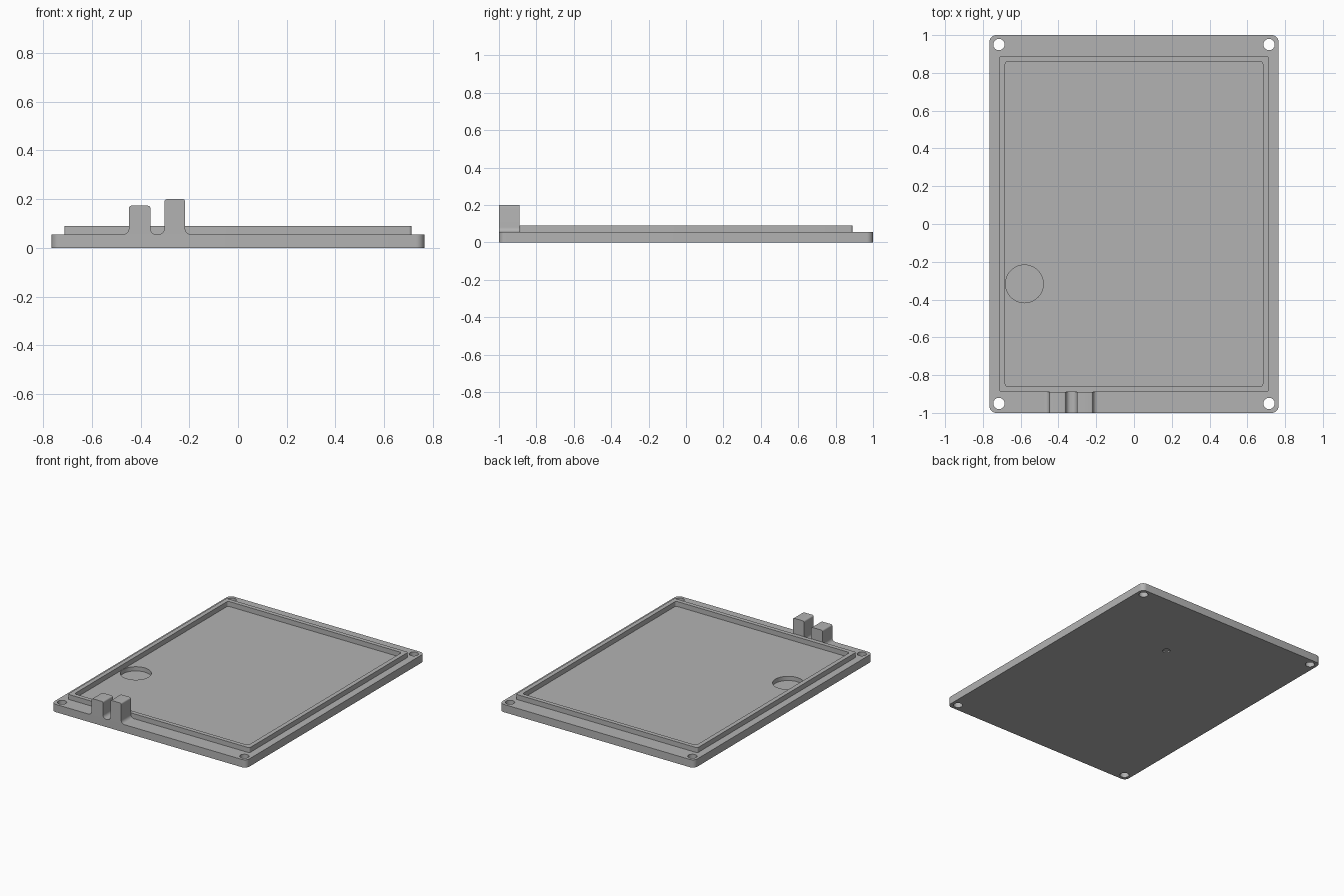
import bpy, bmesh
from math import sin, cos, pi, radians
from mathutils import Vector

cube = bpy.data.objects.get("Cube")
if cube:
    bpy.data.objects.remove(cube, do_unlink=True)

grey = bpy.data.materials.new("light grey plastic")
grey.use_nodes = True
colour = (0.45, 0.45, 0.45, 1)
grey.diffuse_color = colour
grey.node_tree.nodes["Principled BSDF"].inputs["Base Color"].default_value = colour


def arc(cx, cy, r, start, end, steps=8):
    """Points on an arc, angles in degrees."""
    angles = [radians(start + (end - start) * i / steps) for i in range(steps + 1)]
    return [(cx + r * cos(a), cy + r * sin(a)) for a in angles]


def rounded_rect(hx, hy, r):
    corners = [(1, 1), (-1, 1), (-1, -1), (1, -1)]
    return [p for i, (sx, sy) in enumerate(corners)
            for p in arc(sx * (hx - r), sy * (hy - r), r, 90 * i, 90 * i + 90)]


def circle(cx, cy, r, n=48):
    return arc(cx, cy, r, 0, 360, n)[:-1]


def prism(name, outline, low, high, upright=False):
    """Extrude an outline along z, or along y when upright."""
    place = (lambda a, b, c: (a, c, b)) if upright else (lambda a, b, c: (a, b, c))
    bm = bmesh.new()
    face = bm.faces.new([bm.verts.new(place(a, b, low)) for a, b in outline])
    extruded = bmesh.ops.extrude_face_region(bm, geom=[face], use_keep_orig=True)
    moved = [g for g in extruded["geom"] if isinstance(g, bmesh.types.BMVert)]
    bmesh.ops.translate(bm, verts=moved, vec=Vector(place(0, 0, high - low)))
    bmesh.ops.recalc_face_normals(bm, faces=bm.faces)
    mesh = bpy.data.meshes.new(name)
    bm.to_mesh(mesh)
    bm.free()
    mesh.materials.append(grey)
    obj = bpy.data.objects.new(name, mesh)
    bpy.context.collection.objects.link(obj)
    return obj


def select(obj):
    bpy.ops.object.select_all(action='DESELECT')
    obj.select_set(True)
    bpy.context.view_layer.objects.active = obj


def cut(obj, outline, low, high):
    cutter = prism("cutter", outline, low, high)
    cutter.hide_render = True
    select(obj)
    mod = obj.modifiers.new("cut", 'BOOLEAN')
    mod.operation, mod.solver, mod.object = 'DIFFERENCE', 'EXACT', cutter
    bpy.ops.object.modifier_apply(modifier=mod.name)
    bpy.data.objects.remove(cutter, do_unlink=True)


PLATE, RIM, BACK = 0.055, 0.09, -0.89

# Base plate with corner screw holes
plate = prism("base_plate", rounded_rect(0.765, 1, 0.035), 0, PLATE)
for sx in (-1, 1):
    for sy in (-1, 1):
        cut(plate, circle(sx * 0.715, sy * 0.95, 0.03, 32), -0.1, 0.2)

# Round recess in the floor and small dimple underneath
cut(plate, circle(-0.58, -0.317, 0.1), 0.025, 0.2)
cut(plate, circle(0.125, 0.48, 0.025, 24), -0.1, 0.01)

# Raised locating rim
rim = prism("raised_rim", rounded_rect(0.713, 0.89, 0.012), PLATE, RIM)
cut(rim, rounded_rect(0.682, 0.86, 0.015), 0, 0.2)

# Two clip posts sharing one filleted profile
f, t = 0.025, 0.01
profile = [(-0.45 - f, PLATE - 0.005)]
for left, right, top in ((-0.448, -0.36, 0.173), (-0.302, -0.217, 0.2)):
    profile += arc(left - f, PLATE + f, f, -90, 0)
    profile += arc(left + t, top - t, t, 180, 90, 5)
    profile += arc(right - t, top - t, t, 90, 0, 5)
    profile += arc(right + f, PLATE + f, f, 180, 270)
profile.append((profile[-1][0], PLATE - 0.005))
posts = prism("clip_posts", profile, -1, BACK, upright=True)

for obj in (plate, rim, posts):
    select(obj)
    bpy.ops.object.shade_smooth_by_angle(angle=radians(30))
